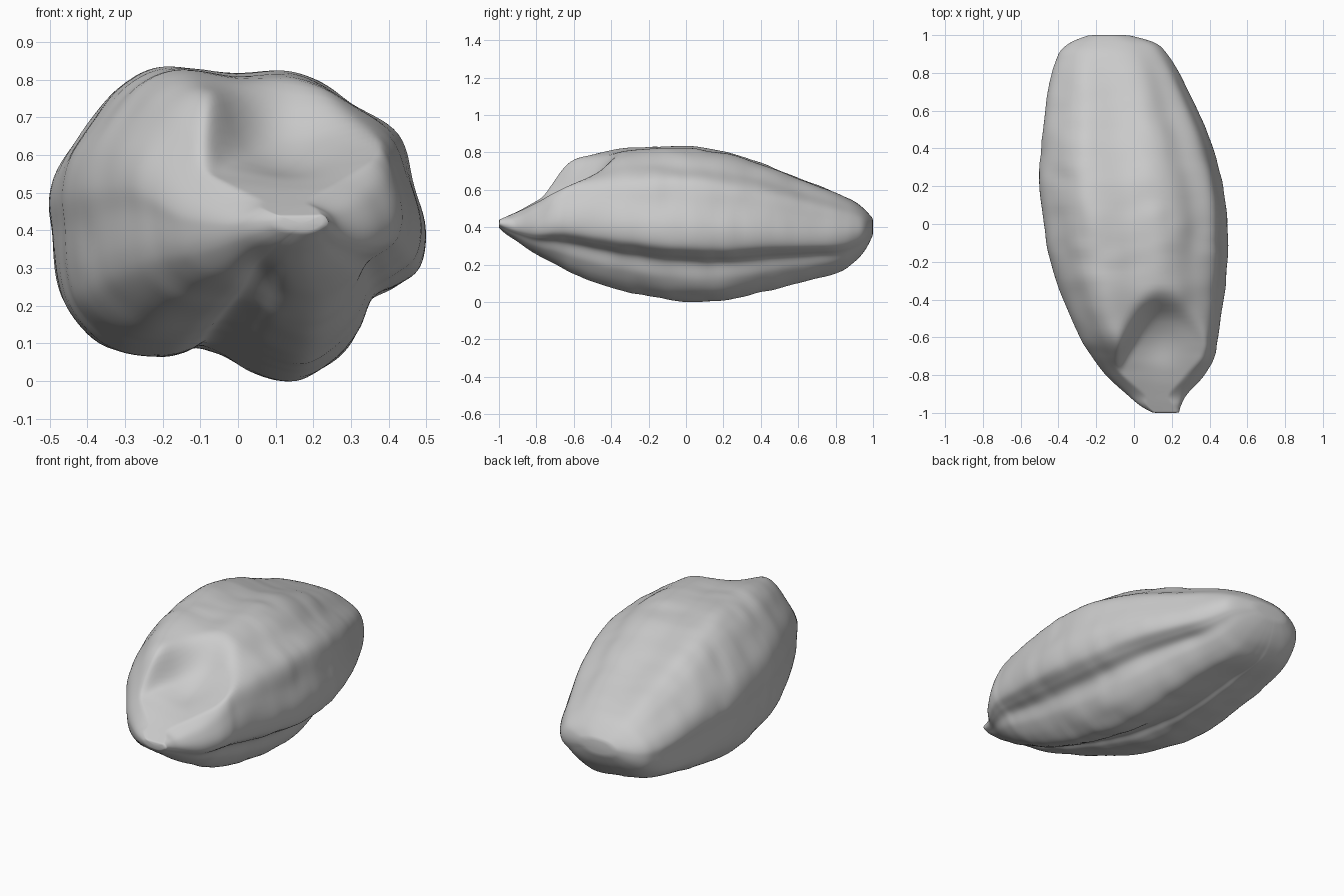
import bpy, bmesh, math
from mathutils import Vector, noise

cube = bpy.data.objects.get("Cube")
if cube:
    bpy.data.objects.remove(cube)

# Widest cross-section (x, z): lobed, with a side furrow and a shallow belly crease
SECTION = [(-.22, .835), (-.05, .815), (.1, .825), (.2, .8), (.3, .73), (.42, .65),
           (.465, .53), (.495, .4), (.48, .3), (.42, .25), (.35, .21), (.31, .12),
           (.24, .04), (.15, 0), (.03, .03), (-.04, .075), (-.1, .1), (-.15, .08),
           (-.22, .07), (-.35, .09), (-.45, .18), (-.485, .27), (-.49, .4),
           (-.5, .5), (-.47, .6), (-.4, .7), (-.32, .79)]
# Stations along the grain: y, min x, max x, min z, max z
STATIONS = [(-1, .1, .24, .395, .45), (-.96, .03, .25, .36, .47), (-.9, -.04, .285, .32, .49),
            (-.8, -.15, .375, .25, .575), (-.7, -.225, .43, .2, .685), (-.6, -.285, .445, .15, .765),
            (-.4, -.375, .475, .08, .81), (-.2, -.44, .495, .03, .83), (0, -.475, .495, 0, .835),
            (.2, -.495, .475, .01, .805), (.4, -.49, .42, .05, .745), (.6, -.47, .34, .1, .665),
            (.8, -.435, .24, .15, .59), (.9, -.4, .175, .21, .54), (.96, -.34, .11, .28, .49),
            (1, -.24, -.03, .36, .445)]
STEPS = 7


def spline(points, closed):
    """Dense smooth path through points of any dimension."""
    n, path = len(points), []
    for i in range(n if closed else n - 1):
        a, b, c, d = (Vector(points[j % n if closed else min(max(j, 0), n - 1)])
                      for j in range(i - 1, i + 3))
        for s in range(STEPS):
            t = s / STEPS
            path.append(b + (c - a) * (t / 2) + (a * 2 - b * 5 + c * 4 - d) * (t * t / 2)
                        + (b * 3 - a - c * 3 + d) * (t ** 3 / 2))
    return path if closed else path + [Vector(points[-1])]


def smooth(low, high, v):
    t = min(max((v - low) / (high - low), 0), 1)
    return t * t * (3 - 2 * t)


def rounded(p, y):
    """Unit section point, easing towards an oval at both ends."""
    u, v = p.x / .4975, (p.y - .4175) / .4175
    if v < 0:
        # The belly crease flattens out towards the back
        v -= .1 * math.exp(-((u + .2) / .17) ** 2) * smooth(0, .5, y)
    angle = math.atan2(v, u)
    oval = Vector((math.cos(angle), math.sin(angle)))
    ease = smooth(.65, 1, y) + smooth(.5, 1, -y)
    return Vector((u, v)).lerp(oval, .8 * ease)


def shape(x, y, z, mid):
    """Carve the arched germ dish on the front end and roughen the husk."""
    if z > mid:
        edge = -.36 - (6 if x < .15 else 3) * (x - .15) ** 2
        mask = 1 - smooth(edge - .14, edge + .03, y)
        floor = .46 + .45 * (y + .95) + .35 * (x - .14) ** 2
        z -= max(z - max(floor, mid), 0) * mask
        z -= .04 * math.exp(-((x - .13) / .13) ** 2 - ((y + .6) / .14) ** 2)
    else:
        z += .035 * math.exp(-((x - .06) / .05) ** 2 - ((y + .78) / .1) ** 2)
    bump = noise.noise(Vector((x * 7, y * 5, z * 7))) * .014
    bump += noise.noise(Vector((x * 5, y * 16, z * 5))) * .012
    return Vector((x * (1 + bump), y, mid + (z - mid) * (1 + 1.5 * bump)))


# Loft the rings
bm = bmesh.new()
section = spline(SECTION, True)
rings = []
for y, x0, x1, z0, z1 in spline(STATIONS, False):
    mid = (z0 + z1) / 2
    ring = []
    for p in section:
        q = rounded(p, y)
        ring.append(bm.verts.new(shape((x0 + x1) / 2 + q.x * (x1 - x0) / 2, y,
                                       mid + q.y * (z1 - z0) / 2, mid)))
    rings.append(ring)
count = len(section)
for a, b in zip(rings, rings[1:]):
    for i in range(count):
        j = (i + 1) % count
        bm.faces.new((a[i], a[j], b[j], b[i]))

# Close both ends with fans
for ring in (rings[0], rings[-1]):
    hub = bm.verts.new(sum((v.co for v in ring), Vector()) / count)
    for i in range(count):
        bm.faces.new((ring[i], ring[(i + 1) % count], hub))
bmesh.ops.recalc_face_normals(bm, faces=bm.faces)
for _ in range(3):
    bmesh.ops.smooth_vert(bm, verts=bm.verts, factor=.4,
                          use_axis_x=True, use_axis_y=False, use_axis_z=True)

mesh = bpy.data.meshes.new("grain_kernel")
bm.to_mesh(mesh)
bm.free()
kernel = bpy.data.objects.new("grain_kernel", mesh)
bpy.context.collection.objects.link(kernel)

# Plain grey husk
husk = bpy.data.materials.new("husk_grey")
husk.use_nodes = True
husk.diffuse_color = (.6, .6, .6, 1)
husk.node_tree.nodes["Principled BSDF"].inputs["Base Color"].default_value = (.6, .6, .6, 1)
mesh.materials.append(husk)

for face in mesh.polygons:
    face.use_smooth = True
